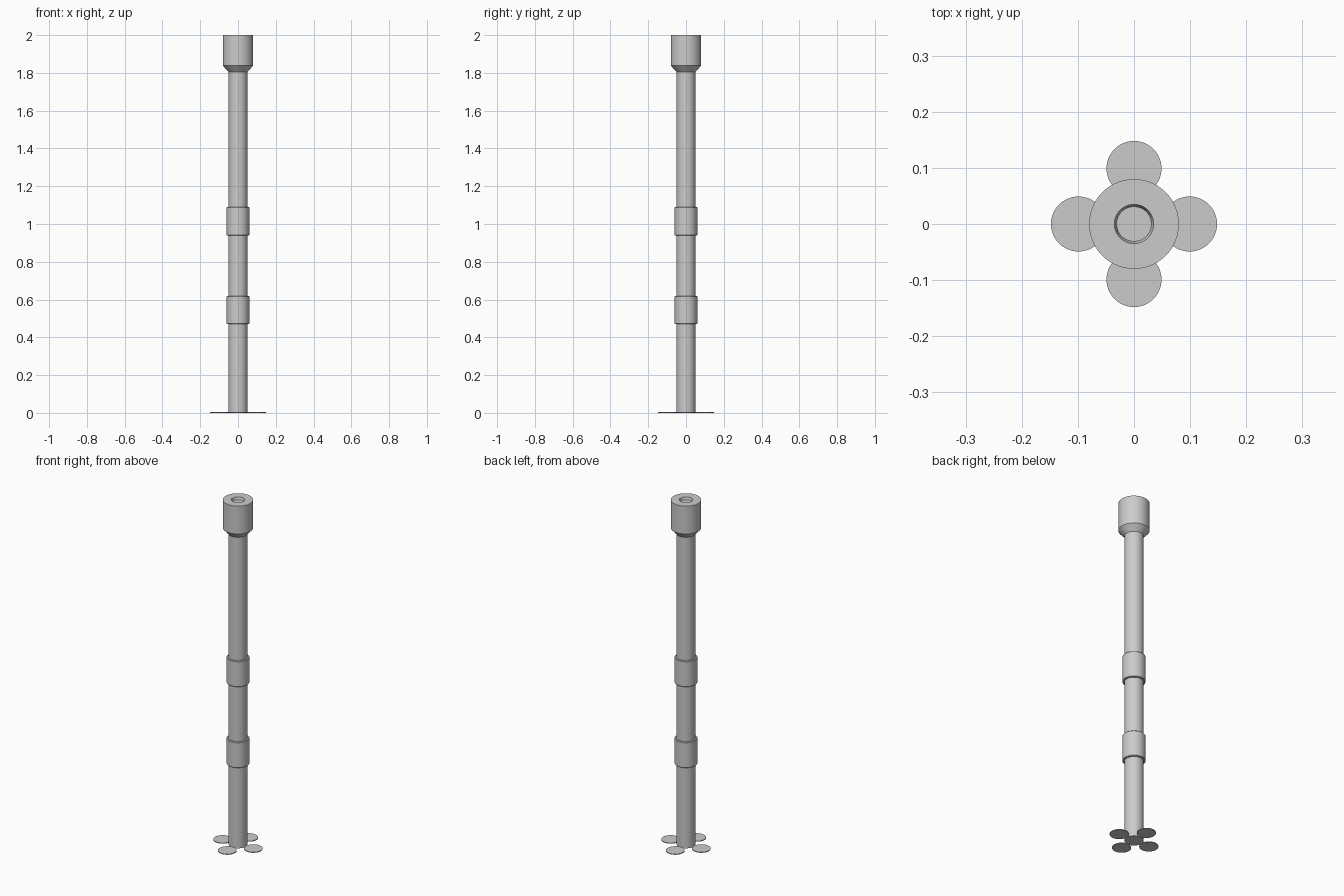
import bpy
import math

if "Cube" in bpy.data.objects:
    bpy.data.objects.remove(bpy.data.objects["Cube"], do_unlink=True)

SIDES = 64

grey = bpy.data.materials.new("light grey")
grey.use_nodes = True
grey.diffuse_color = (0.6, 0.6, 0.6, 1)
grey.node_tree.nodes["Principled BSDF"].inputs["Base Color"].default_value = grey.diffuse_color


def turned(name, profile, x=0, y=0):
    """Solid of revolution from (radius, height) points, closed at both ends."""
    verts = [(r * math.cos(2 * math.pi * i / SIDES), r * math.sin(2 * math.pi * i / SIDES), z)
             for r, z in profile for i in range(SIDES)]
    faces = [tuple(reversed(range(SIDES)))]
    for ring in range(len(profile) - 1):
        a, b = ring * SIDES, (ring + 1) * SIDES
        for i in range(SIDES):
            j = (i + 1) % SIDES
            faces.append((a + i, a + j, b + j, b + i))
    faces.append(tuple(range(len(verts) - SIDES, len(verts))))
    mesh = bpy.data.meshes.new(name)
    mesh.from_pydata(verts, [], faces)
    mesh.materials.append(grey)
    obj = bpy.data.objects.new(name, mesh)
    obj.location = (x, y, 0)
    bpy.context.collection.objects.link(obj)
    bpy.ops.object.select_all(action="DESELECT")
    obj.select_set(True)
    bpy.context.view_layer.objects.active = obj
    bpy.ops.object.shade_smooth_by_angle(angle=math.radians(25))
    return obj


# Main shaft
turned("pole", [(0.05, 0), (0.05, 1.82)])

# Two sleeves with softened rims
for name, low in (("lower_sleeve", 0.47), ("upper_sleeve", 0.94)):
    high = low + 0.15
    turned(name, [(0.057, low), (0.06, low + 0.003), (0.06, high - 0.003), (0.057, high)])

# Head with a tapered underside and a shallow dished socket in the top
turned("head", [(0.05, 1.805), (0.08, 1.838), (0.08, 2), (0.035, 2), (0.031, 1.985)])

# Four thin foot pads around the base
for name, x, y in (("left", 1, 0), ("right", -1, 0), ("back", 0, 1), ("front", 0, -1)):
    turned(name + "_foot_pad", [(0.049, 0), (0.049, 0.004)], x * 0.099, y * 0.099)
